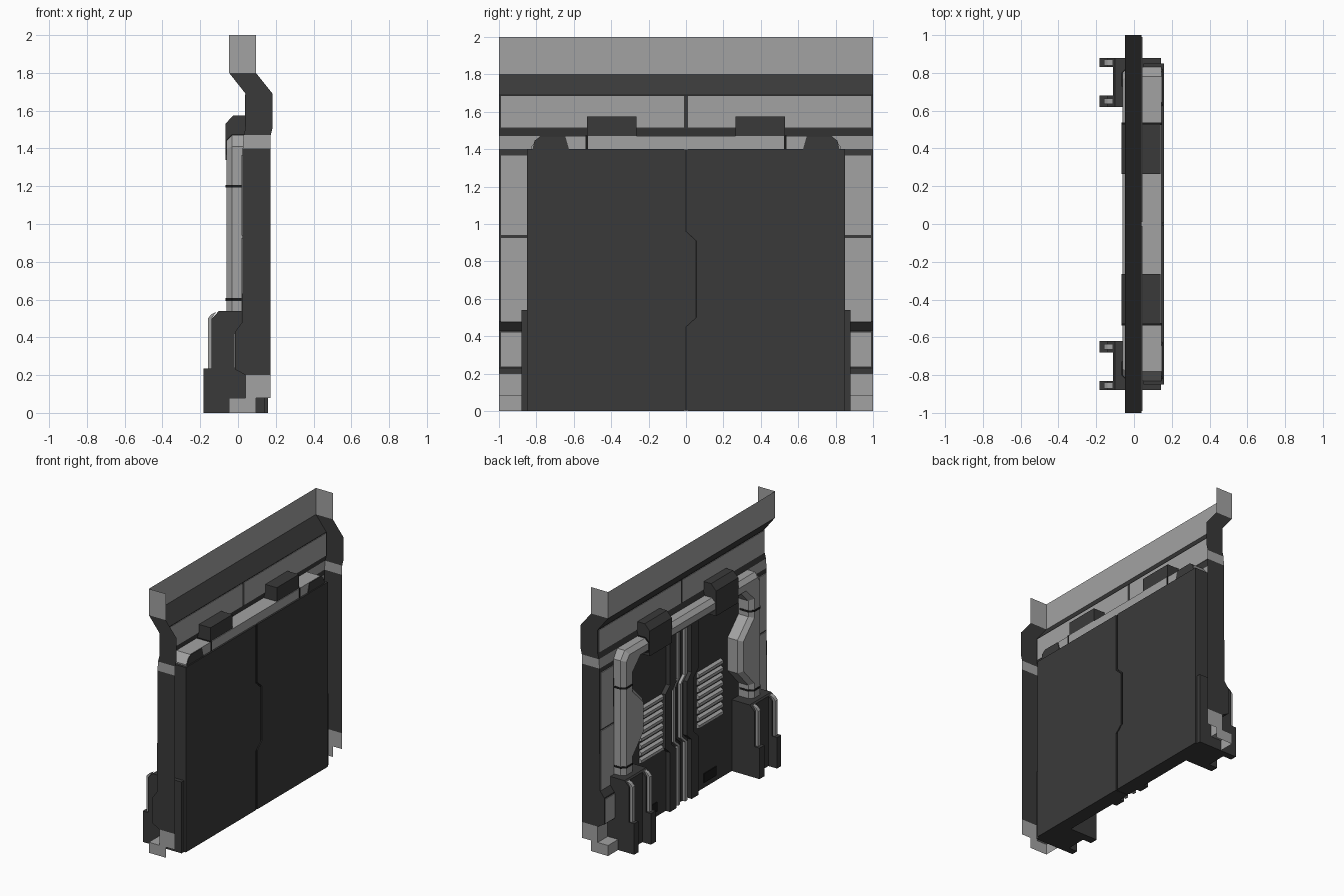
import bpy, bmesh

if "Cube" in bpy.data.objects:
    bpy.data.objects.remove(bpy.data.objects["Cube"])


def material(name, v):
    m = bpy.data.materials.new(name)
    m.diffuse_color = (v, v, v, 1)
    m.use_nodes = True
    m.node_tree.nodes["Principled BSDF"].inputs["Base Color"].default_value = m.diffuse_color
    return m


LIGHT = material("light grey", 0.365)
DARK = material("charcoal", 0.042)
BLACK = material("black", 0.01)


def finish(name, bm, mats):
    me = bpy.data.meshes.new(name)
    bm.to_mesh(me)
    bm.free()
    for m in mats:
        me.materials.append(m)
    ob = bpy.data.objects.new(name, me)
    bpy.context.collection.objects.link(ob)
    return ob


PLACE = {'x': lambda p, t: (t, p[0], p[1]),
         'y': lambda p, t: (p[0], t, p[1]),
         'z': lambda p, t: (p[0], p[1], t)}


def prism(name, pts, axis, a, b, mat):
    """Extrude an outline along an axis; points use the other two axes in order."""
    bm = bmesh.new()
    put = PLACE[axis]
    lo = [bm.verts.new(put(p, a)) for p in pts]
    hi = [bm.verts.new(put(p, b)) for p in pts]
    bm.faces.new(lo)
    bm.faces.new(hi[::-1])
    n = len(pts)
    for i in range(n):
        j = (i + 1) % n
        bm.faces.new((lo[i], hi[i], hi[j], lo[j]))
    bmesh.ops.recalc_face_normals(bm, faces=bm.faces)
    return finish(name, bm, [mat])


def box(name, x0, x1, y0, y1, z0, z1, mat):
    return prism(name, [(y0, z0), (y1, z0), (y1, z1), (y0, z1)], 'x', x0, x1, mat)


# Wall skin with end flanges: inner x, flange x, height, light colour below this point
profile = [(-.047, .095, 2, 1), (-.047, .095, 1.8, 0), (.04, .183, 1.69, 0),
           (.04, .183, 1.51, 0), (.03, .173, 1.47, 1), (.025, .173, 1.4, 0),
           (.022, .173, .48, 0), (-.015, .173, .43, 0), (-.015, .173, .23, 0),
           (.04, .173, .2, 1), (.04, .173, .08, 1), (-.047, .095, .08, 1),
           (-.047, .095, 0, 1)]
bm = bmesh.new()


def quad(pts, light):
    f = bm.faces.new([bm.verts.new(p) for p in pts])
    f.material_index = light


for (x0, f0, z0, light), (x1, f1, z1, _) in zip(profile, profile[1:]):
    spans = [(-1, 1)] if z1 >= 1.4 else [(-1, -.8), (.8, 1)]
    for a, b in spans:
        quad([(x0, a, z0), (x0, b, z0), (x1, b, z1), (x1, a, z1)], light)
    if z0 - z1 > .001:
        for y in (-1, 1):
            quad([(x0, y, z0), (f0, y, z0), (f1, y, z1), (x1, y, z1)], light)
finish("wall_skin", bm, [DARK, LIGHT])

# Door leaves split by a stepped seam
seam = [(0, 0), (0, .45), (.055, .5), (.055, .91), (0, .96), (0, 1.4)]


def seam_strip(name, o0, o1, x0, x1, mat):
    pts = [(y + o0, z) for y, z in seam] + [(y + o1, z) for y, z in reversed(seam)]
    return prism(name, pts, 'x', x0, x1, mat)


box("door_core", .06, .15, -.84, .84, .002, 1.395, DARK)
seam_strip("door_seam", -.003, .003, .15, .152, BLACK)
for s in (-1, 1):
    pts = [(y + s * .008, z) for y, z in seam] + [(s * .85, 1.4), (s * .85, 0)]
    prism("door_leaf", pts, 'x', .05, .158, DARK)
    # Ribs beside the seam on the rear of the door
    seam_strip("door_rib_wide", s * .09, s * .17, .015, .052, DARK)
    seam_strip("door_rib_trim", s * .03, s * .055, .028, .052, LIGHT)
    # Louvres and low vent
    for i in range(8):
        z = .48 + i * .055
        y0, y1 = sorted((s * .2, s * .49))
        prism("louvre", [(.052, z), (.052, z + .042), (.03, z + .028), (.03, z + .006)],
              'y', y0, y1, LIGHT)
    y0, y1 = sorted((s * .28, s * .43))
    box("door_vent", .044, .051, y0, y1, .04, .11, BLACK)

# Arched surround with widened jambs, chamfered on its rear edges
half = [(.83, .5), (.83, 1.41), (.78, 1.47)]
inner = [(.62, 1.36), (.70, 1.28), (.70, 1.16), (.57, 1.03), (.57, .78), (.70, .64), (.70, .5)]
arch = (half + [(-y, z) for y, z in reversed(half)]
        + [(-y, z) for y, z in reversed(inner)] + inner)
surround = prism("door_surround", arch, 'x', -.062, .145, LIGHT)
bm = bmesh.new()
bm.from_mesh(surround.data)
rear = [e for e in bm.edges if all(v.co.x < 0 for v in e.verts)]
bmesh.ops.bevel(bm, geom=rear, offset=.03, segments=1, affect='EDGES')
bm.to_mesh(surround.data)
bm.free()

for s in (-1, 1):
    def span(a, b):
        return sorted((s * a, s * b))

    # Dark seams on the surround
    for z in (.6, 1.2):
        prism("jamb_seam", [(.04, s * .833), (-.033, s * .833), (-.065, s * .802),
                            (-.065, s * .728), (-.033, s * .697), (.04, s * .697)],
              'z', z - .007, z + .007, BLACK)
    prism("lintel_seam", [(-.065, 1.37), (-.065, 1.442), (-.034, 1.473),
                          (.148, 1.473), (.148, 1.36), (-.035, 1.36)],
          'y', *span(.525, .538), BLACK)

    # Lintel clamp and corner cap
    prism("lintel_clamp", [(-.067, 1.34), (-.067, 1.53), (-.025, 1.575), (.14, 1.575), (.14, 1.34)],
          'y', *span(.265, .53), DARK)
    prism("corner_cap", [(s * .62, 1.38), (s * .645, 1.468), (s * .78, 1.468),
                         (s * .81, 1.445), (s * .825, 1.38)], 'x', .143, .15, DARK)

    # Wall panels on the skin
    box("upper_panel", .036, .044, *span(.01, .99), 1.515, 1.685, LIGHT)
    for x, z0, z1 in ((.0235, .94, 1.365), (.0225, .475, .925), (-.015, .238, .42)):
        box("side_panel", x - .005, x + .005, *span(.84, .99), z0, z1, LIGHT)

    # Pedestal with two arms, feet and trim strips
    prism("pedestal", [(-.11, 0), (-.11, .53), (-.1, .54), (.143, .54), (.143, 0)],
          'y', *span(.62, .88), DARK)
    for a, b in ((.62, .68), (.83, .88)):
        prism("pedestal_arm", [(-.182, 0), (-.182, .235), (-.14, .235), (-.14, .5),
                               (-.1, .54), (-.05, .54), (-.05, 0)], 'y', *span(a, b), DARK)
        m = (a + b) / 2
        prism("pedestal_trim", [(-.16, .235), (-.16, .5), (-.14, .523), (-.115, .535),
                                (-.14, .5), (-.14, .235)], 'y', *span(m - .015, m + .015), LIGHT)
